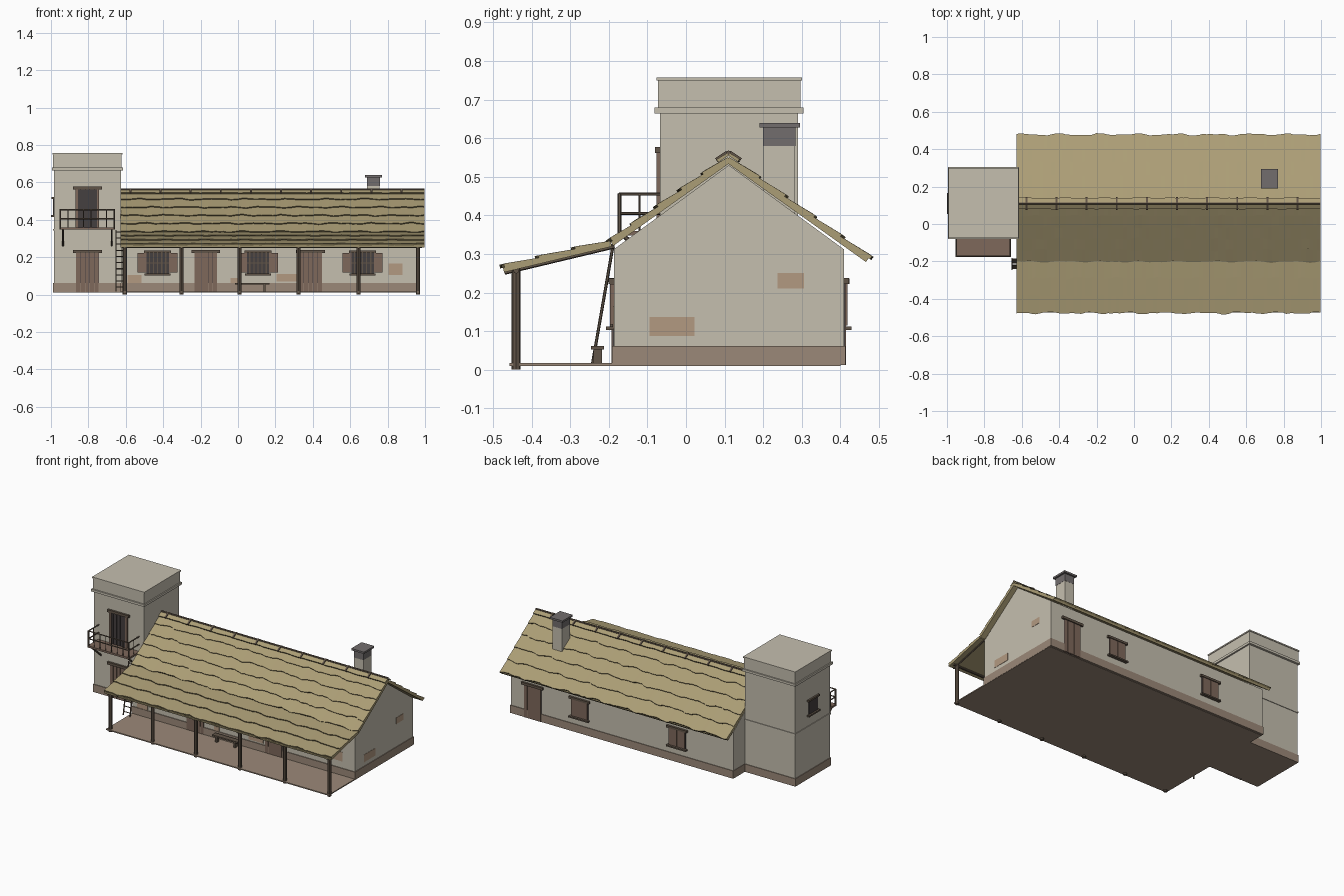
import bpy, bmesh, math, random
from mathutils import Vector

if "Cube" in bpy.data.objects:
    bpy.data.objects.remove(bpy.data.objects["Cube"])

random.seed(4)


def material(name, r, g, b):
    m = bpy.data.materials.new(name)
    m.diffuse_color = (r, g, b, 1)
    m.use_nodes = True
    m.node_tree.nodes["Principled BSDF"].inputs["Base Color"].default_value = m.diffuse_color
    return m


PLASTER = material("plaster", .56, .52, .43)
PLINTH = material("plinth", .33, .25, .19)
WOOD = material("dark_wood", .12, .09, .065)
DOOR = material("door_wood", .21, .14, .105)
HOLE = material("opening", .06, .05, .05)
BRICK = material("brick", .45, .32, .22)
THATCH = material("thatch", .41, .34, .18)
SHADE = material("thatch_edge", .17, .14, .07)
SOOT = material("soot", .17, .155, .155)


def finish(name, bm, *mats):
    bmesh.ops.recalc_face_normals(bm, faces=bm.faces)
    me = bpy.data.meshes.new(name)
    bm.to_mesh(me)
    bm.free()
    for m in mats:
        me.materials.append(m)
    ob = bpy.data.objects.new(name, me)
    bpy.context.collection.objects.link(ob)
    return ob


def boxes(name, mat, *items):
    """One object from boxes given as (x0, x1, y0, y1, z0, z1)."""
    bm = bmesh.new()
    for x0, x1, y0, y1, z0, z1 in items:
        vs = bmesh.ops.create_cube(bm, size=1)["verts"]
        for v in vs:
            v.co = Vector(((x0 + x1) / 2 + v.co.x * (x1 - x0),
                           (y0 + y1) / 2 + v.co.y * (y1 - y0),
                           (z0 + z1) / 2 + v.co.z * (z1 - z0)))
    return finish(name, bm, mat)


def poles(name, mat, r, *ends, sides=8):
    """One object from round poles given as (start, end)."""
    bm = bmesh.new()
    for a, b in ends:
        a, b = Vector(a), Vector(b)
        vs = bmesh.ops.create_cone(bm, cap_ends=True, segments=sides, radius1=r,
                                   radius2=r, depth=(b - a).length)["verts"]
        q = (b - a).to_track_quat('Z', 'Y')
        for v in vs:
            v.co = q @ v.co + (a + b) / 2
    return finish(name, bm, mat)


def extrude_x(name, mat, x0, x1, profile):
    bm = bmesh.new()
    f = bm.faces.new([bm.verts.new((x0, y, z)) for y, z in profile])
    g = bmesh.ops.extrude_face_region(bm, geom=[f])["geom"]
    for v in g:
        if isinstance(v, bmesh.types.BMVert):
            v.co.x = x1
    return finish(name, bm, mat)


def course(name, x0, x1, a, b, t0, t1, wave=0.0, n=80, mats=(THATCH, SHADE)):
    """Sloping layer from upper point a to lower point b, with a wavy lower lip."""
    a, b = Vector((0, *a)), Vector((0, *b))
    d = (b - a).normalized()
    up = Vector((0, -d.z, d.y))
    if up.z < 0:
        up = -up
    p, q = random.uniform(0, 6), random.uniform(0, 6)
    bm = bmesh.new()
    rings = []
    for i in range(n + 1):
        u = i / n * (x1 - x0)
        w = wave * (.6 * math.sin(u * 31 + p) + .4 * math.sin(u * 57 + q) + random.uniform(-.4, .4))
        low = b + d * w
        x = Vector((x0 + u, 0, 0))
        rings.append([bm.verts.new(x + c) for c in (a, a + up * t0, low + up * t1, low)])
    for r, s in zip(rings, rings[1:]):
        for k in range(4):
            f = bm.faces.new((r[k], r[(k + 1) % 4], s[(k + 1) % 4], s[k]))
            f.material_index = 1 if k == 2 else 0
    bm.faces.new(rings[0])
    bm.faces.new(rings[-1])
    return finish(name, bm, *mats)


def door(name, cx, wall, s, z0=.012, z1=.222, mat=DOOR):
    """Plank door with lintel; s is the outward y direction."""
    w = .122 / 5
    boxes(name, mat, *[(cx - .061 + w * i + .001, cx - .061 + w * (i + 1) - .001,
                        wall - s * .01, wall + s * .006, z0, z1) for i in range(5)])
    boxes(name + "_backing", HOLE, (cx - .061, cx + .061, wall - s * .01, wall + s * .003, z0, z1))
    boxes(name + "_lintel", WOOD, (cx - .077, cx + .077, wall - s * .01, wall + s * .013, z1, z1 + .016))


def window(name, cx, wall, s, is_open):
    y0, y1 = wall - s * .01, wall + s * .004
    boxes(name + "_opening", HOLE, (cx - .06, cx + .06, y0, y1, .112, .225))
    boxes(name + "_lintel_and_sill", WOOD, (cx - .073, cx + .073, y0, wall + s * .014, .222, .236),
          (cx - .07, cx + .07, y0, wall + s * .02, .103, .112))
    if is_open:
        boxes(name + "_shutters", DOOR, *[(cx + k * .083 - .023, cx + k * .083 + .023, y0,
                                           wall + s * .01, .117, .222) for k in (-1, 1)])
        boxes(name + "_grille", WOOD, *[(cx + .022 * k - .003, cx + .022 * k + .003, y0, wall + s * .01,
                                         .112, .225) for k in range(-2, 3)],
              (cx - .06, cx + .06, y0, wall + s * .009, .165, .171))
    else:
        boxes(name + "_shutters", DOOR, *[(cx + k * .029 - .028, cx + k * .029 + .028, y0,
                                           wall + s * .009, .114, .222) for k in (-1, 1)])


# House body, plinth and porch floor
extrude_x("house_walls", PLASTER, -.625, .967,
          [(-.187, .013), (.409, .013), (.409, .312), (.111, .53), (-.187, .312)])
boxes("house_plinth", PLINTH, (-.627, .971, -.192, .413, .012, .062))
boxes("porch_floor", PLINTH, (-.625, .97, -.457, .40, .01, .017))

# Tower
boxes("tower_walls", PLASTER, (-.985, -.625, -.067, .29, .013, .675))
boxes("tower_plinth", PLINTH, (-.989, -.621, -.071, .294, .012, .062))
boxes("tower_parapet", PLASTER, (-.988, -.622, -.072, .296, .67, .752))
boxes("tower_bands", PLASTER, (-.995, -.615, -.081, .304, .664, .679),
      (-.992, -.618, -.076, .30, .749, .757), (-.989, -.621, -.071, .294, .342, .352))
door("tower_door", -.805, -.067, -1)
door("balcony_door", -.805, -.067, -1, .36, .561, HOLE)
boxes("balcony_door_frame", DOOR, (-.868, -.855, -.077, -.06, .36, .561),
      (-.755, -.742, -.077, -.06, .36, .561))
boxes("tower_side_window", HOLE, (-.989, -.97, .065, .155, .425, .51))
boxes("tower_side_window_trim", WOOD, (-1, -.97, .053, .167, .415, .425),
      (-.996, -.97, .053, .167, .51, .522))

# Balcony
boxes("balcony_floor", DOOR, (-.955, -.658, -.175, -.067, .348, .36))
X0, X1, YF = -.95, -.662, -.172
poles("balcony_posts", WOOD, .005, *[((x, YF, .35), (x, YF, .457)) for x in (X0, X1)], sides=6)
rails = []
for z in (.455, .405):
    rails += [((X0, YF, z), (X1, YF, z))] + [((x, YF, z), (x, -.067, z)) for x in (X0, X1)]
poles("balcony_rails", WOOD, .004, *rails, sides=6)
poles("balcony_balusters", WOOD, .0025,
      *[((X0 + (X1 - X0) * i / 7, YF, .355), (X0 + (X1 - X0) * i / 7, YF, .455)) for i in range(1, 7)],
      *[((x, -.12, .355), (x, -.12, .455)) for x in (X0, X1)], sides=6)
poles("balcony_braces", WOOD, .006, *[((x, -.165, .35), (x, -.065, .262)) for x in (-.935, -.675)], sides=6)

# Doors and windows of the house
door("front_door_left", -.172, -.187, -1)
door("front_door_right", .388, -.187, -1)
for i, x in enumerate((-.43, .107, .666)):
    window(f"front_window_{i + 1}", x, -.187, -1, True)
door("back_door", .81, .409, 1)
for i, x in enumerate((.473, -.226)):
    window(f"back_window_{i + 1}", x, .409, 1, False)

# Exposed brick patches
boxes("front_brick_patches", BRICK, *[(a, b, -.189, -.17, c, d) for a, b, c, d in (
    (-.59, -.515, .062, .105), (-.04, -.003, .062, .09), (.206, .313, .07, .11), (.805, .88, .105, .165))])
boxes("side_brick_patches", BRICK, (.95, .969, -.095, .022, .088, .136), (.95, .969, .237, .306, .21, .25))

# Porch posts, beam and rafters
POSTS = (-.605, -.302, .008, .323, .644, .962)
poles("porch_posts", WOOD, .0115, *[((x, -.44, 0), (x, -.44, .262)) for x in POSTS])
poles("porch_beam", WOOD, .007, ((-.62, -.44, .256), (.985, -.44, .256)))
poles("porch_rafters", WOOD, .005, *[((x, -.47, .251), (x, -.185, .319)) for x in POSTS], sides=6)

# Thatched roof: underlayers, then overlapping courses
RX0, RX1 = -.627, .998
RIDGE, KNEE, FRONT, BACK = (.11, .548), (-.195, .331), (-.474, .264), (.473, .289)


def slope(name, a, b, count):
    course(name + "_underlayer", RX0, RX1, a, b, -.012, -.012, n=1, mats=(THATCH, THATCH))
    a, b = Vector(a), Vector(b)
    for i in range(count):
        course(f"{name}_course_{i + 1}", RX0, RX1, a.lerp(b, max(0, i - .15) / count),
               a.lerp(b, (i + 1) / count), .003, .010, .007)


slope("back_roof", RIDGE, BACK, 5)
slope("front_roof", RIDGE, KNEE, 5)
slope("porch_roof", KNEE, FRONT, 3)

# Ridge cap with ties
for side, k in (("front", -1), ("back", 1)):
    course(f"ridge_cap_{side}", RX0, RX1, (.11, .555), (.11 + k * .025, .538), .007, .009, .002)
    for i in range(10):
        x = -.575 + i * .161
        course(f"ridge_tie_{side}_{i + 1}", x - .005, x + .005, (.11, .56), (.11 + k * .028, .539),
               .009, .011, n=1, mats=(WOOD, WOOD))
poles("ridge_pole", WOOD, .006, ((RX0, .11, .562), (RX1, .11, .562)))

# Chimney
boxes("chimney_stack", PLASTER, (.69, .757, .201, .283, .40, .582))
boxes("chimney_top", SOOT, (.689, .758, .20, .284, .58, .63))
boxes("chimney_cap", SOOT, (.678, .769, .19, .295, .627, .639))

# Ladder leaning on the porch roof
foot, top = Vector((0, -.242, .017)), Vector((0, -.185, .345))
poles("ladder_rails", WOOD, .004, *[(foot + Vector((x, 0, 0)), top + Vector((x, 0, 0)))
                                    for x in (-.652, -.604)], sides=6)
rungs = [foot.lerp(top, (i + .7) / 10) for i in range(10)]
poles("ladder_rungs", WOOD, .003, *[((-.655, p.y, p.z), (-.601, p.y, p.z)) for p in rungs], sides=6)

# Bench
boxes("bench", WOOD, (-.015, .168, -.246, -.212, .053, .062),
      *[(x, x + .012, -.24, -.218, .015, .054) for x in (.005, .136)])
